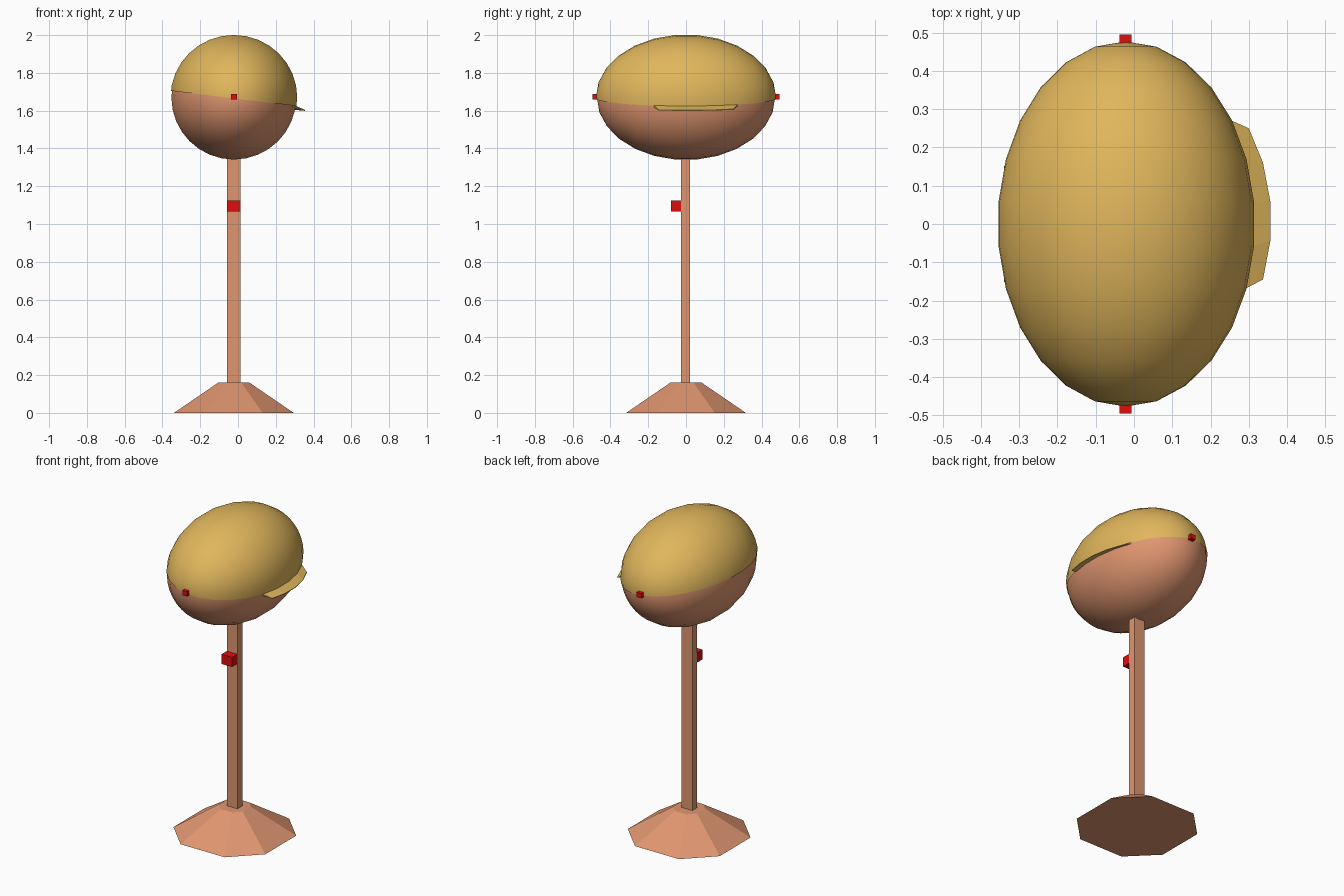
import bpy, bmesh, math
from mathutils import Matrix, Vector

if "Cube" in bpy.data.objects:
    bpy.data.objects.remove(bpy.data.objects["Cube"])

CX, HEAD_Z = -0.022, 1.67          # stand axis and head height


def material(name, rgb):
    m = bpy.data.materials.new(name)
    m.diffuse_color = (*rgb, 1)
    m.use_nodes = True
    m.node_tree.nodes["Principled BSDF"].inputs["Base Color"].default_value = m.diffuse_color
    return m


YELLOW = material("straw_yellow", (0.745, 0.468, 0.107))
WOOD = material("warm_wood", (0.745, 0.305, 0.162))
RED = material("red", (0.73, 0.004, 0.004))


def finish(bm, name, mat, smooth=False):
    bmesh.ops.recalc_face_normals(bm, faces=bm.faces[:])
    for f in bm.faces:
        f.smooth = smooth
    me = bpy.data.meshes.new(name)
    bm.to_mesh(me)
    bm.free()
    me.materials.append(mat)
    ob = bpy.data.objects.new(name, me)
    bpy.context.collection.objects.link(ob)
    return ob


def box(name, lo, hi, mat):
    lo, hi = Vector(lo), Vector(hi)
    bm = bmesh.new()
    bmesh.ops.create_cube(bm, size=1, matrix=Matrix.Translation((lo + hi) / 2)
                          @ Matrix.Diagonal((*(hi - lo), 1)))
    finish(bm, name, mat)


def egg(rx, ry, rz):
    # ellipsoid with its poles along y
    bm = bmesh.new()
    bmesh.ops.create_uvsphere(bm, u_segments=32, v_segments=13, radius=1)
    bm.transform(Matrix.Translation((CX, 0, HEAD_Z)) @ Matrix.Diagonal((rx, ry, rz, 1))
                 @ Matrix.Rotation(math.pi / 2, 4, 'X'))
    return bm


# Base: tapered square with chamfered corners
bm = bmesh.new()
rings = []
for h, z in ((0.317, 0), (0.083, 0.16)):
    c = h * 0.48
    pts = [(h, -c), (h, c), (c, h), (-c, h), (-h, c), (-h, -c), (-c, -h), (c, -h)]
    rings.append([bm.verts.new((CX + x, y, z)) for x, y in pts])
for i in range(8):
    j = (i + 1) % 8
    bm.faces.new((rings[0][i], rings[0][j], rings[1][j], rings[1][i]))
for r in rings:
    bm.faces.new(r)
finish(bm, "base", WOOD)

# Post and its red block
box("post", (-0.059, -0.026, 0.15), (0.014, 0.022, 1.42), WOOD)
box("front_block", (-0.059, -0.079, 1.065), (0.014, -0.026, 1.125), RED)

# Head
finish(egg(0.333, 0.472, 0.331), "head", WOOD, True)

# Cap: slightly larger shell above a tilted cut
SLOPE = -0.121
bm = egg(0.338, 0.477, 0.333)
bmesh.ops.bisect_plane(bm, geom=bm.verts[:] + bm.edges[:] + bm.faces[:],
                       plane_co=(CX, 0, 1.665), plane_no=(-SLOPE, 0, 1), clear_inner=True)
finish(bm, "cap", YELLOW, True)

# Peak: strip flaring out from the cap rim
inner_y = (0.272, 0.17, 0.057, -0.057, -0.17)
outer = ((0.300, 0.25), (0.337, 0.16), (0.356, 0.06), (0.356, -0.045), (0.337, -0.145))
bm = bmesh.new()
top, low = [], []
for y, (ox, oy) in zip(inner_y, outer):
    x = CX + 0.333 * math.sqrt(1 - (y / 0.475) ** 2)
    top.append((bm.verts.new((x, y, 1.665 + SLOPE * (x - CX))),
                bm.verts.new((ox, oy, 1.603 + 0.1 * (0.356 - ox)))))
    low.append((bm.verts.new((x, y, 1.657 + SLOPE * (x - CX))),
                bm.verts.new((ox, oy, 1.599 + 0.1 * (0.356 - ox)))))
for i in range(4):
    for s in (top, low):
        bm.faces.new((s[i][0], s[i][1], s[i + 1][1], s[i + 1][0]))
    for k in (0, 1):
        bm.faces.new((top[i][k], low[i][k], low[i + 1][k], top[i + 1][k]))
for i in (0, 4):
    bm.faces.new((top[i][0], top[i][1], low[i][1], low[i][0]))
finish(bm, "peak", YELLOW)

# Red studs at both ends of the head
for side, name in ((-1, "front_stud"), (1, "back_stud")):
    a, b = sorted((side * 0.463, side * 0.495))
    box(name, (CX - 0.016, a, 1.658), (CX + 0.016, b, 1.688), RED)
